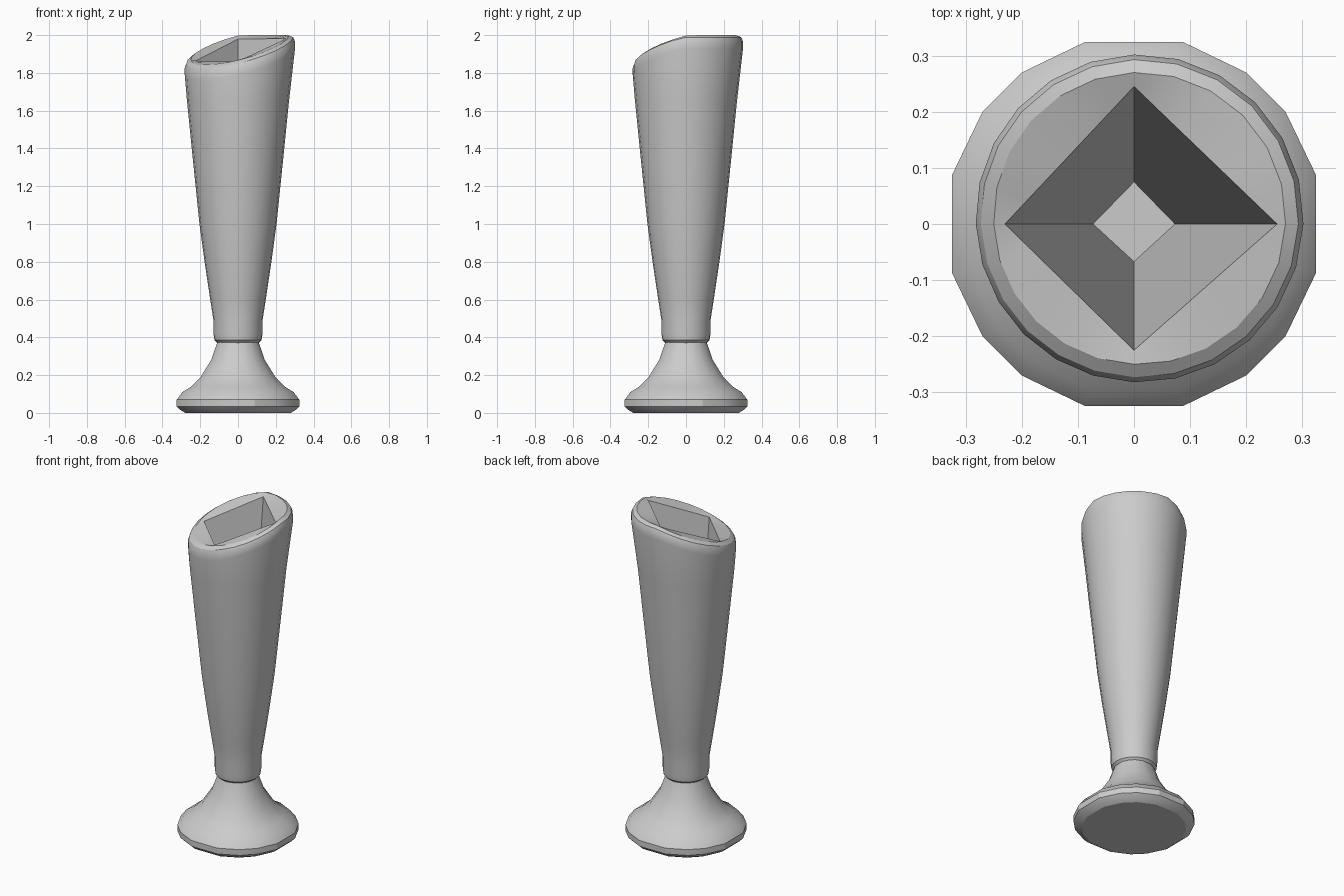
import bpy, bmesh, math

if "Cube" in bpy.data.objects:
    bpy.data.objects.remove(bpy.data.objects["Cube"], do_unlink=True)

grey = bpy.data.materials.new("plain grey")
grey.use_nodes = True
colour = (0.6, 0.6, 0.6, 1)
grey.diffuse_color = colour
grey.node_tree.nodes["Principled BSDF"].inputs["Base Color"].default_value = colour


def skin(name, rings, angle):
    """Bridge equal-length rings of points and cap both ends."""
    bm = bmesh.new()
    loops = [[bm.verts.new(p) for p in ring] for ring in rings]
    n = len(loops[0])
    for a, b in zip(loops, loops[1:]):
        for i in range(n):
            j = (i + 1) % n
            bm.faces.new((a[i], a[j], b[j], b[i]))
    bm.faces.new(loops[0][::-1])
    bm.faces.new(loops[-1])
    bmesh.ops.recalc_face_normals(bm, faces=bm.faces)
    mesh = bpy.data.meshes.new(name)
    bm.to_mesh(mesh)
    bm.free()
    mesh.materials.append(grey)
    obj = bpy.data.objects.new(name, mesh)
    bpy.context.collection.objects.link(obj)
    bpy.ops.object.select_all(action="DESELECT")
    obj.select_set(True)
    bpy.context.view_layer.objects.active = obj
    bpy.ops.object.shade_smooth_by_angle(angle=math.radians(angle))
    return obj


def circle(angles, r, z):
    return [(r * math.cos(a), r * math.sin(a), z) for a in angles]


# Foot: sixteen-sided, with a broad face on each axis
foot_angles = [math.radians(q * 90 + a) for q in range(4) for a in (15, 36.5, 53.5, 75)]
foot_profile = [(0.29, 0), (0.315, 0.015), (0.336, 0.035), (0.336, 0.07), (0.305, 0.11),
                (0.255, 0.14), (0.205, 0.19), (0.147, 0.28), (0.113, 0.375)]
skin("foot", [circle(foot_angles, r, z) for r, z in foot_profile], 25)

# Bowl: slanted rim, rounded lip and a square tapering well
SIDES = 24
bowl_angles = [math.tau * i / SIDES for i in range(SIDES)]


def slant(x, y):
    return min(2.0, 1.93 + 0.25 * (x + y))


def rim_ring(inset, drop):
    ring = []
    for a in bowl_angles:
        c, s = math.cos(a), math.sin(a)
        r = 0.295 + 0.01 * (c + s) - inset
        x, y = r * c, r * s
        ring.append((x, y, slant(x, y) - drop))
    return ring


def well_ring(corners, z=None):
    """Square ring with its corners on the axes."""
    pts = []
    step = SIDES // 4
    dirs = [(1, 0), (0, 1), (-1, 0), (0, -1)]
    for q in range(4):
        k = (q + 1) % 4
        p, e = corners[q], corners[k]
        for i in range(step):
            t = i / step
            x = dirs[q][0] * p * (1 - t) + dirs[k][0] * e * t
            y = dirs[q][1] * p * (1 - t) + dirs[k][1] * e * t
            pts.append((x, y, slant(x, y) - 0.012 if z is None else z))
    return pts


bowl_profile = [(0.11, 0.37), (0.125, 0.385), (0.13, 0.42), (0.13, 0.49), (0.147, 0.6),
                (0.177, 0.8), (0.204, 1.0), (0.245, 1.4), (0.27, 1.65)]
rings = [circle(bowl_angles, r, z) for r, z in bowl_profile]
rings += [rim_ring(0.003, 0.07), rim_ring(0.003, 0.035), rim_ring(0.012, 0.012), rim_ring(0.035, 0)]
rings += [well_ring((0.255, 0.245, 0.23, 0.225)), well_ring((0.073, 0.075, 0.073, 0.067), 0.5)]
skin("bowl", rings, 25)
